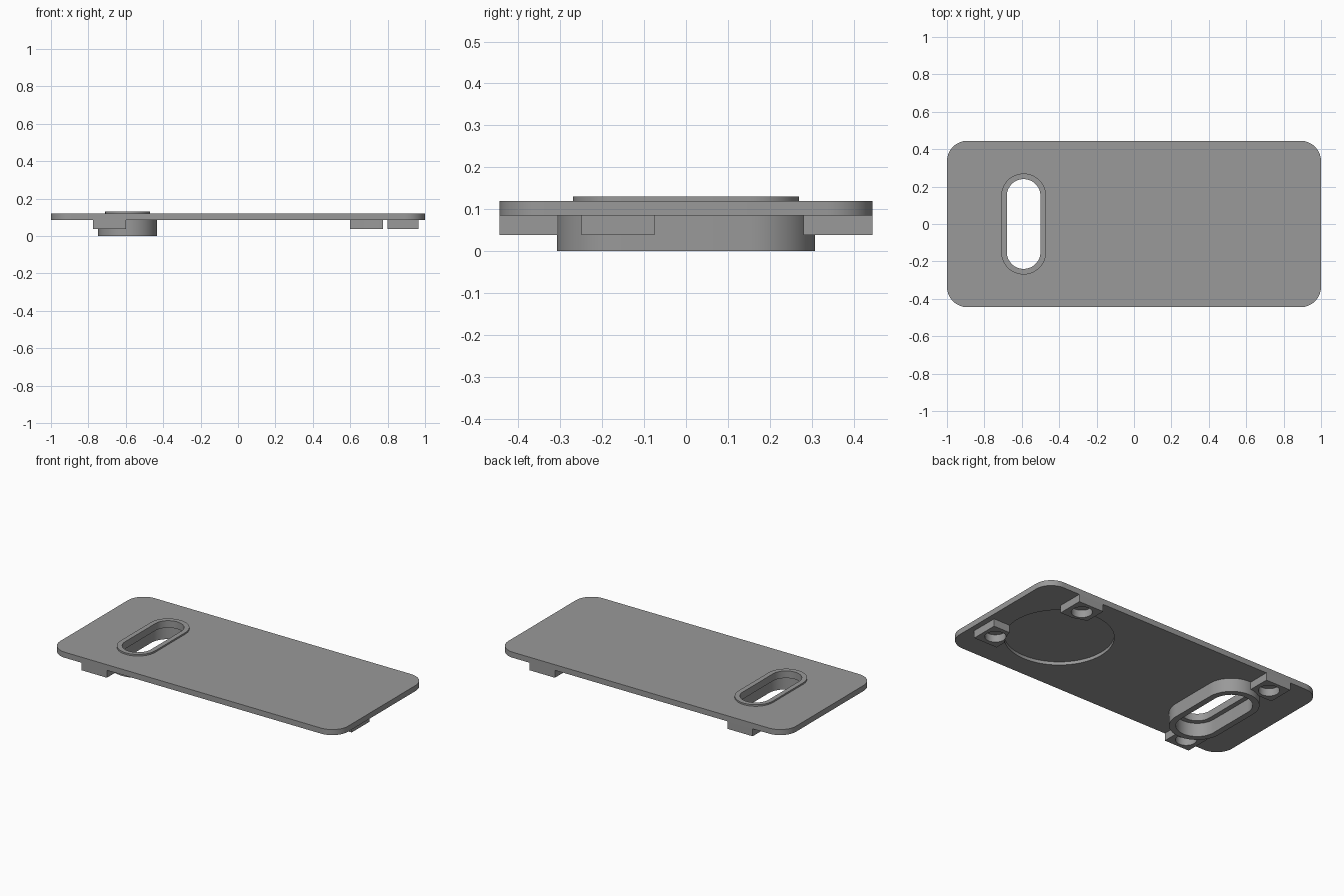
import bpy, bmesh, math

if "Cube" in bpy.data.objects:
    bpy.data.objects.remove(bpy.data.objects["Cube"])

grey = bpy.data.materials.new("mid grey")
grey.diffuse_color = (0.32, 0.32, 0.32, 1)
grey.use_nodes = True
grey.node_tree.nodes["Principled BSDF"].inputs["Base Color"].default_value = grey.diffuse_color


def outline(cx, cy, hx, hy, r, seg=16):
    """Rounded rectangle outline; slots and circles are special cases."""
    pts = []
    corners = ((1, 1), (-1, 1), (-1, -1), (1, -1))
    for q, (sx, sy) in enumerate(corners):
        for i in range(seg + 1):
            a = math.pi / 2 * (q + i / seg)
            p = (cx + sx * (hx - r) + r * math.cos(a),
                 cy + sy * (hy - r) + r * math.sin(a))
            if not pts or math.dist(p, pts[-1]) > 1e-5:
                pts.append(p)
    if math.dist(pts[0], pts[-1]) < 1e-5:
        pts.pop()
    return pts


def prism(name, pts, z0, z1):
    bm = bmesh.new()
    face = bm.faces.new([bm.verts.new((x, y, z0)) for x, y in pts])
    ext = bmesh.ops.extrude_face_region(bm, geom=[face], use_keep_orig=True)
    for v in ext["geom"]:
        if isinstance(v, bmesh.types.BMVert):
            v.co.z = z1
    bmesh.ops.recalc_face_normals(bm, faces=bm.faces[:])
    mesh = bpy.data.meshes.new(name)
    bm.to_mesh(mesh)
    bm.free()
    mesh.materials.append(grey)
    ob = bpy.data.objects.new(name, mesh)
    bpy.context.collection.objects.link(ob)
    return ob


def cut(ob, pts, z0, z1):
    cutter = prism("cutter", pts, z0, z1)
    cutter.hide_render = True
    mod = ob.modifiers.new("cut", "BOOLEAN")
    mod.operation = "DIFFERENCE"
    mod.solver = "EXACT"
    mod.object = cutter
    bpy.context.view_layer.objects.active = ob
    bpy.ops.object.modifier_apply(modifier=mod.name)
    bpy.data.objects.remove(cutter)


def slot(r):
    return outline(-0.59, 0, r, 0.15 + r, r)


def circle(x, y, r, seg=16):
    return outline(x, y, r, r, r, seg)


Z_PLATE, Z_TOP = 0.085, 0.12
disc = circle(0.55, 0, 0.31, 24)

# Main plate with slot and shallow round recess underneath
plate = prism("plate", outline(0, 0, 1, 0.445, 0.11), Z_PLATE, Z_TOP)
cut(plate, slot(0.09), 0, 0.2)
cut(plate, disc, -0.1, 0.105)

# Raised lip on top and deep collar below the slot
lip = prism("slot_lip", slot(0.12), Z_TOP, 0.13)
cut(lip, slot(0.09), 0, 0.2)
collar = prism("slot_collar", slot(0.158), 0, Z_PLATE)
cut(collar, slot(0.12), -0.1, 0.2)

# Mounting blocks with round pockets, trimmed by the recess
blocks = [("block_left_front", -0.6875, -0.3625, 0.0875, 0.0825),
          ("block_left_back", -0.6875, 0.3625, 0.0875, 0.0825),
          ("block_right_back", 0.6875, 0.3625, 0.0875, 0.0825),
          ("block_right_end", 0.8825, -0.1625, 0.0825, 0.0875)]
parts = [plate, lip, collar]
for name, x, y, hx, hy in blocks:
    corners = [(x - hx, y - hy), (x + hx, y - hy), (x + hx, y + hy), (x - hx, y + hy)]
    block = prism(name, corners, 0.038, Z_PLATE)
    cut(block, circle(x, y, 0.06, 8), -0.1, 0.2)
    if x > 0:
        cut(block, disc, -0.1, 0.2)
    parts.append(block)

# Smooth the curved walls, keep the rims crisp
for ob in parts:
    bpy.ops.object.select_all(action="DESELECT")
    ob.select_set(True)
    bpy.context.view_layer.objects.active = ob
    bpy.ops.object.shade_smooth_by_angle(angle=math.radians(30))
